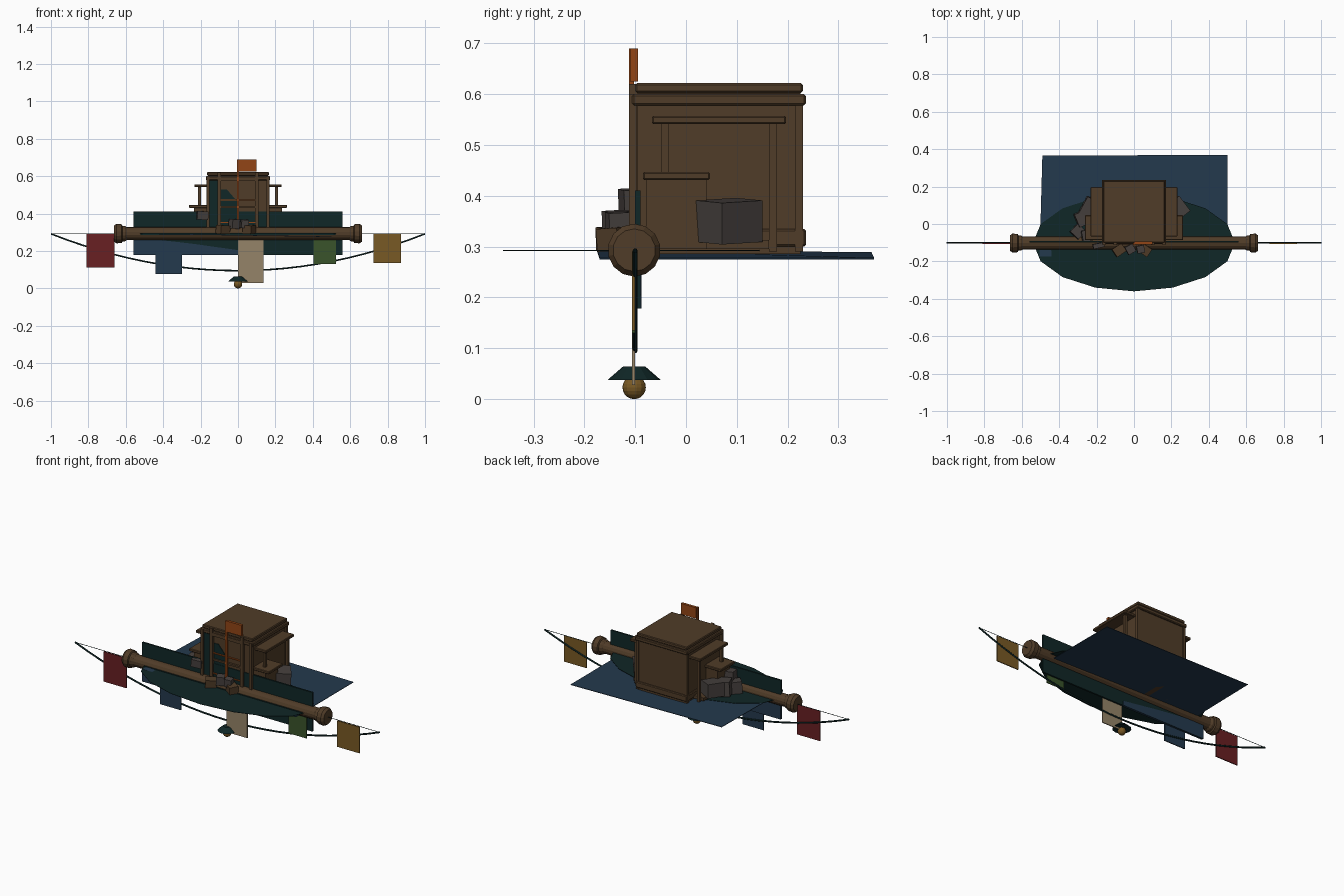
import bpy, bmesh, math
from mathutils import Vector

if "Cube" in bpy.data.objects:
    bpy.data.objects.remove(bpy.data.objects["Cube"])

def mat(name, c):
    m = bpy.data.materials.new(name)
    m.diffuse_color = (*c, 1)
    m.use_nodes = True
    m.node_tree.nodes["Principled BSDF"].inputs["Base Color"].default_value = m.diffuse_color
    return m

BROWN = mat("brown wood", (.080, .045, .021))
GREY = mat("grey stone", (.062, .052, .048))
TEAL = mat("dark teal", (.005, .020, .020))
BLUE = mat("slate blue", (.017, .041, .075))
RED = mat("deep red", (.140, .014, .016))
GOLD = mat("gold", (.190, .100, .018))
CREAM = mat("cream", (.300, .230, .140))
GREEN = mat("leaf green", (.042, .088, .024))
ORANGE = mat("burnt orange", (.290, .060, .008))

def finish(bm, name, m):
    bmesh.ops.recalc_face_normals(bm, faces=bm.faces)
    me = bpy.data.meshes.new(name)
    bm.to_mesh(me)
    bm.free()
    o = bpy.data.objects.new(name, me)
    bpy.context.collection.objects.link(o)
    me.materials.append(m)
    return o

def box(name, x, y, z, m, bevel=0, rot=(0, 0, 0)):
    """Box from (min, max) ranges, optionally bevelled and turned."""
    bm = bmesh.new()
    bmesh.ops.create_cube(bm, size=1)
    size = Vector((x[1] - x[0], y[1] - y[0], z[1] - z[0]))
    bmesh.ops.scale(bm, vec=size, verts=bm.verts)
    if bevel:
        bmesh.ops.bevel(bm, geom=bm.edges[:], offset=bevel, segments=1, affect='EDGES')
    o = finish(bm, name, m)
    o.location = (sum(x) / 2, sum(y) / 2, sum(z) / 2)
    o.rotation_euler = rot
    return o

def plate(name, pts, m, depth):
    """Flat outline in 3D, pushed along a depth vector."""
    bm = bmesh.new()
    f = bm.faces.new([bm.verts.new(p) for p in pts])
    r = bmesh.ops.extrude_face_region(bm, geom=[f], use_keep_orig=True)
    vs = [v for v in r['geom'] if isinstance(v, bmesh.types.BMVert)]
    bmesh.ops.translate(bm, vec=depth, verts=vs)
    return finish(bm, name, m)

def lathe_x(name, profile, m, sides=14):
    """Turned part along x from (x, radius) points."""
    bm = bmesh.new()
    rings = []
    for x, r in profile:
        rings.append([bm.verts.new((x, -.102 + r * math.sin(2 * math.pi * i / sides),
                                    .293 + r * math.cos(2 * math.pi * i / sides)))
                      for i in range(sides)])
    for a, b in zip(rings, rings[1:]):
        for i in range(sides):
            j = (i + 1) % sides
            bm.faces.new((a[i], a[j], b[j], b[i]))
    bm.faces.new(rings[0])
    bm.faces.new(rings[-1])
    return finish(bm, name, m)

def cord(name, pts, r):
    c = bpy.data.curves.new(name, 'CURVE')
    c.dimensions = '3D'
    c.bevel_depth = r
    c.bevel_resolution = 1
    s = c.splines.new('POLY')
    s.points.add(len(pts) - 1)
    for p, q in zip(s.points, pts):
        p.co = (*q, 1)
    o = bpy.data.objects.new(name, c)
    bpy.context.collection.objects.link(o)
    c.materials.append(TEAL)

# Ground: tilted blue sheet and oval teal mat
plate("ground_sheet", [(-.505, -.175, .294), (.5, -.17, .278), (.5, .37, .278), (-.49, .365, .289)],
      BLUE, (0, 0, -.003))
plate("oval_mat", [(.54 * math.cos(i * math.pi / 8), -.1 + .26 * math.sin(i * math.pi / 8), .293)
                   for i in range(16)], TEAL, (0, 0, -.002))

# Long upright panel with its blue lower corner
box("long_panel", (-.56, .56), (-.100, -.090), (.178, .41), TEAL)
plate("panel_blue_corner", [(-.56, -.102, .178), (.0, -.102, .178), (.0, -.102, .205),
                            (-.25, -.102, .24), (-.56, -.102, .275)], BLUE, (0, .014, 0))

# Horizontal log with turned ends
lathe_x("log", [(-.61, .035), (.61, .035)], BROWN)
for s in (-1, 1):
    lathe_x("log_cap", [(s * x, r) for x, r in
            ((.595, .035), (.605, .042), (.618, .042), (.622, .05), (.65, .052), (.664, .042))], BROWN)
box("log_front_strip", (-.52, .52), (-.14, -.134), (.286, .296), TEAL)

# Cabin body, roof slabs and trims
box("cabin", (-.158, .158), (-.095, .225), (.285, .605), BROWN)
box("roof", (-.165, .165), (-.10, .23), (.602, .622), BROWN, .004)
box("cornice", (-.172, .172), (-.106, .236), (.578, .600), BROWN, .004)
box("base_trim", (-.168, .168), (-.100, .236), (.300, .335), BROWN, .004)
for sx in (-1, 1):
    for y in (-.104, .222):
        box("corner_trim", (sx * .160 - .008, sx * .160 + .008), (y - .008, y + .008), (.29, .6), BROWN)
    box("front_post", (sx * .1 - .01, sx * .1 + .01), (-.112, -.094), (.29, .62), BROWN)
box("front_lintel", (-.1, .1), (-.109, -.094), (.575, .595), BROWN)
box("front_rail", (-.1, .1), (-.107, -.094), (.43, .44), BROWN)
plate("front_teal_strip", [(-.152, -.101, .335), (-.11, -.101, .335), (-.11, -.101, .578), (-.152, -.101, .578)],
      TEAL, (0, .008, 0))
plate("front_teal_panel", [(-.09, -.098, .33), (0, -.098, .33), (0, -.098, .46), (-.06, -.098, .53),
                           (-.09, -.098, .53)], TEAL, (0, .005, 0))

# Side porches, the same on both sides
def side(name, x0, x1, y, z, bevel=0):
    for s in (-1, 1):
        box(name, tuple(sorted((s * x0, s * x1))), y, z, BROWN, bevel)

side("canopy", .155, .232, (-.067, .197), (.541, .557), .003)
side("counter_top", .155, .263, (-.085, .047), (.431, .447), .003)
side("counter", .155, .235, (-.079, .040), (.295, .431))
side("canopy_front_post", .197, .213, (-.049, -.033), (.447, .541))
side("canopy_back_post", .197, .213, (.163, .179), (.29, .541))
side("porch_step", .155, .23, (.04, .163), (.295, .313))

# Flagpole, flag and crossbars on the front
box("flagpole", (-.006, .006), (-.112, -.102), (.32, .69), ORANGE)
box("top_flag", (0, .1), (-.110, -.094), (.625, .69), ORANGE)
for z in (.35, .47):
    box("crossbar", (-.09, .09), (-.106, -.098), (z, z + .006), ORANGE)

# Loose stones and crates
def stone(x, y, z, sx, sy, sz, turn, m=GREY):
    box("stone", (x - sx / 2, x + sx / 2), (y - sy / 2, y + sy / 2), (z - sz / 2, z + sz / 2),
        m, 0, (.05, .06, turn))

stone(.235, .085, .35, .085, .1, .082, .65)
stone(-.235, .085, .345, .085, .10, .08, -.5)
stone(-.275, .03, .34, .07, .075, .085, .4)
stone(-.30, -.04, .325, .06, .06, .07, .8)
stone(-.25, -.06, .35, .06, .06, .10, .2)
stone(-.19, -.115, .39, .06, .025, .045, .2)
stone(-.02, -.135, .345, .045, .045, .05, .5)
stone(.035, -.135, .345, .04, .04, .045, .2)
stone(-.08, -.14, .315, .06, .05, .045, .6, BROWN)
stone(.06, -.14, .315, .055, .05, .045, -.6, BROWN)

# Hanging cord, straight line and row of pennants
cord("sagging_cord", [(i / 12, -.1, .095 + .197 * (i / 12) ** 2) for i in range(-12, 13)], .005)
cord("straight_line", [(-1, -.1, .292), (1, -.1, .292)], .0015)
for x0, x1, z0, z1, m in ((-.81, -.66, .112, .29, RED), (-.44, -.30, .077, .19, BLUE),
                          (0, .135, .028, .27, CREAM), (.405, .525, .13, .27, GREEN),
                          (.725, .872, .135, .29, GOLD)):
    box("pennant", (x0, x1), (-.106, -.1005), (z0, z1), m)

# Hanging lamp: shade and round bulb
bm = bmesh.new()
bmesh.ops.create_cone(bm, cap_ends=True, segments=12, radius1=.052, radius2=.022, depth=.026)
finish(bm, "lamp_shade", TEAL).location = (0, -.102, .051)
bm = bmesh.new()
bmesh.ops.create_uvsphere(bm, u_segments=14, v_segments=10, radius=.023)
finish(bm, "lamp_bulb", GOLD).location = (0, -.102, .023)
